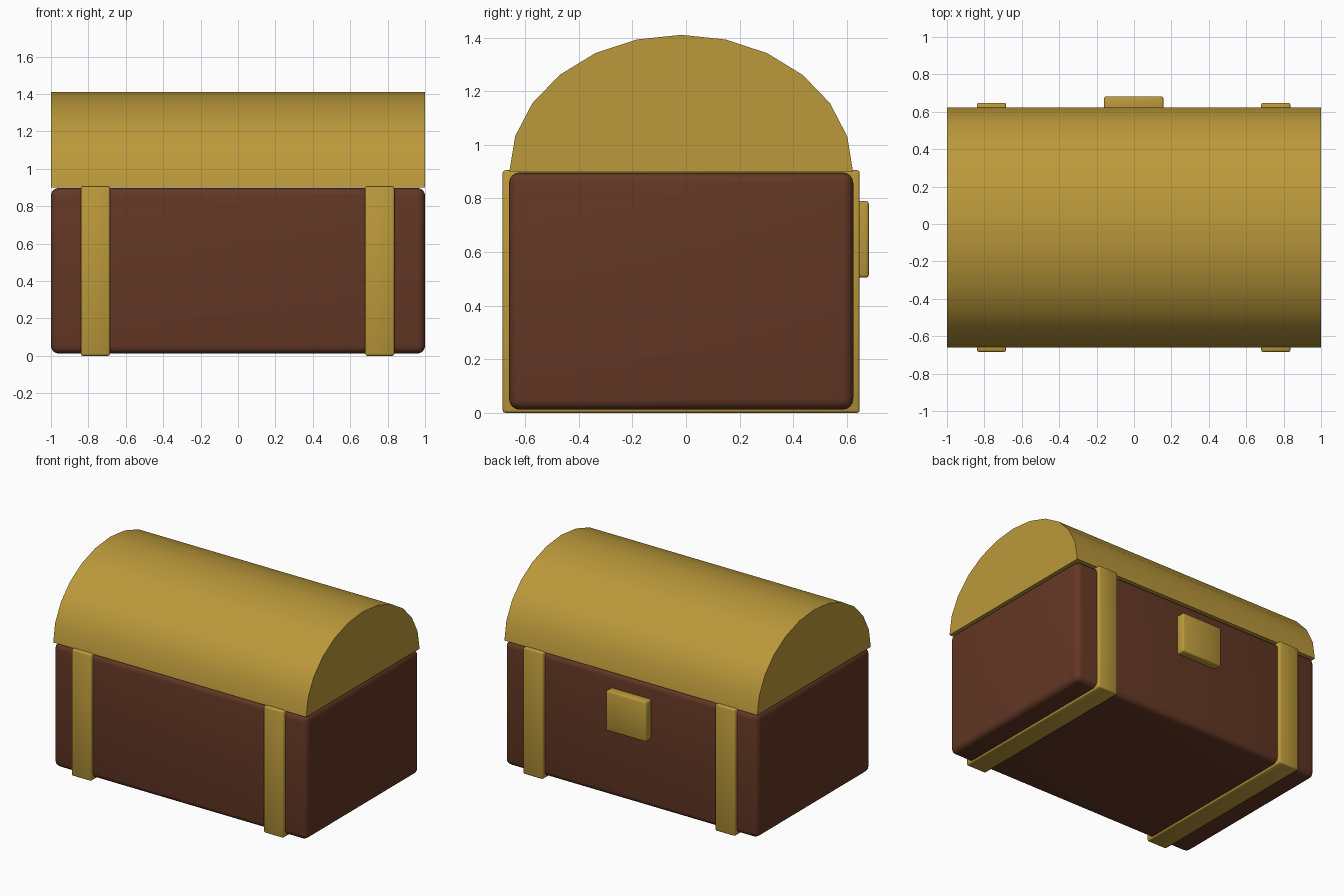
import bpy, bmesh, math

if "Cube" in bpy.data.objects:
    bpy.data.objects.remove(bpy.data.objects["Cube"])


def material(name, rgb):
    m = bpy.data.materials.new(name)
    m.diffuse_color = (*rgb, 1)
    m.use_nodes = True
    m.node_tree.nodes["Principled BSDF"].inputs["Base Color"].default_value = m.diffuse_color
    return m


gold = material("gold", (0.50, 0.32, 0.043))
brown = material("brown wood", (0.125, 0.038, 0.018))


def finish(name, bm, mat, angle=40):
    bmesh.ops.recalc_face_normals(bm, faces=bm.faces)
    me = bpy.data.meshes.new(name)
    bm.to_mesh(me)
    bm.free()
    me.materials.append(mat)
    ob = bpy.data.objects.new(name, me)
    bpy.context.collection.objects.link(ob)
    bpy.ops.object.select_all(action='DESELECT')
    ob.select_set(True)
    bpy.context.view_layer.objects.active = ob
    bpy.ops.object.shade_smooth_by_angle(angle=math.radians(angle))
    return ob


def box(name, lo, hi, mat, bevel, segments):
    bm = bmesh.new()
    bmesh.ops.create_cube(bm, size=1)
    for v in bm.verts:
        v.co = [(a + b) / 2 + c * (b - a) for a, b, c in zip(lo, hi, v.co)]
    bmesh.ops.bevel(bm, geom=bm.edges[:], offset=bevel, segments=segments,
                    profile=0.5, affect='EDGES')
    return finish(name, bm, mat, 50)


# Rounded wooden body
box("chest_body", (-1, -0.66, 0.012), (1, 0.624, 0.897), brown, 0.04, 4)

# Barrel lid: half ellipse with 12 segments, extruded along x
bm = bmesh.new()
profile = []
for i in range(13):
    a = math.pi * i / 12
    profile.append(bm.verts.new((-1, -0.018 + 0.641 * math.cos(a),
                                 0.9 + 0.51 * math.sin(a))))
face = bm.faces.new(profile)
ext = bmesh.ops.extrude_face_region(bm, geom=[face], use_keep_orig=True)
for v in ext["geom"]:
    if isinstance(v, bmesh.types.BMVert):
        v.co.x = 1
finish("barrel_lid", bm, gold)

# Straps wrapping front, bottom and back
for side, x in (("left", -0.762), ("right", 0.758)):
    box(side + "_strap", (x - 0.078, -0.684, 0.0), (x + 0.078, 0.648, 0.905),
        gold, 0.01, 2)

# Lock plate on the back
box("lock_plate", (-0.16, 0.6, 0.505), (0.157, 0.682, 0.79), gold, 0.01, 2)
